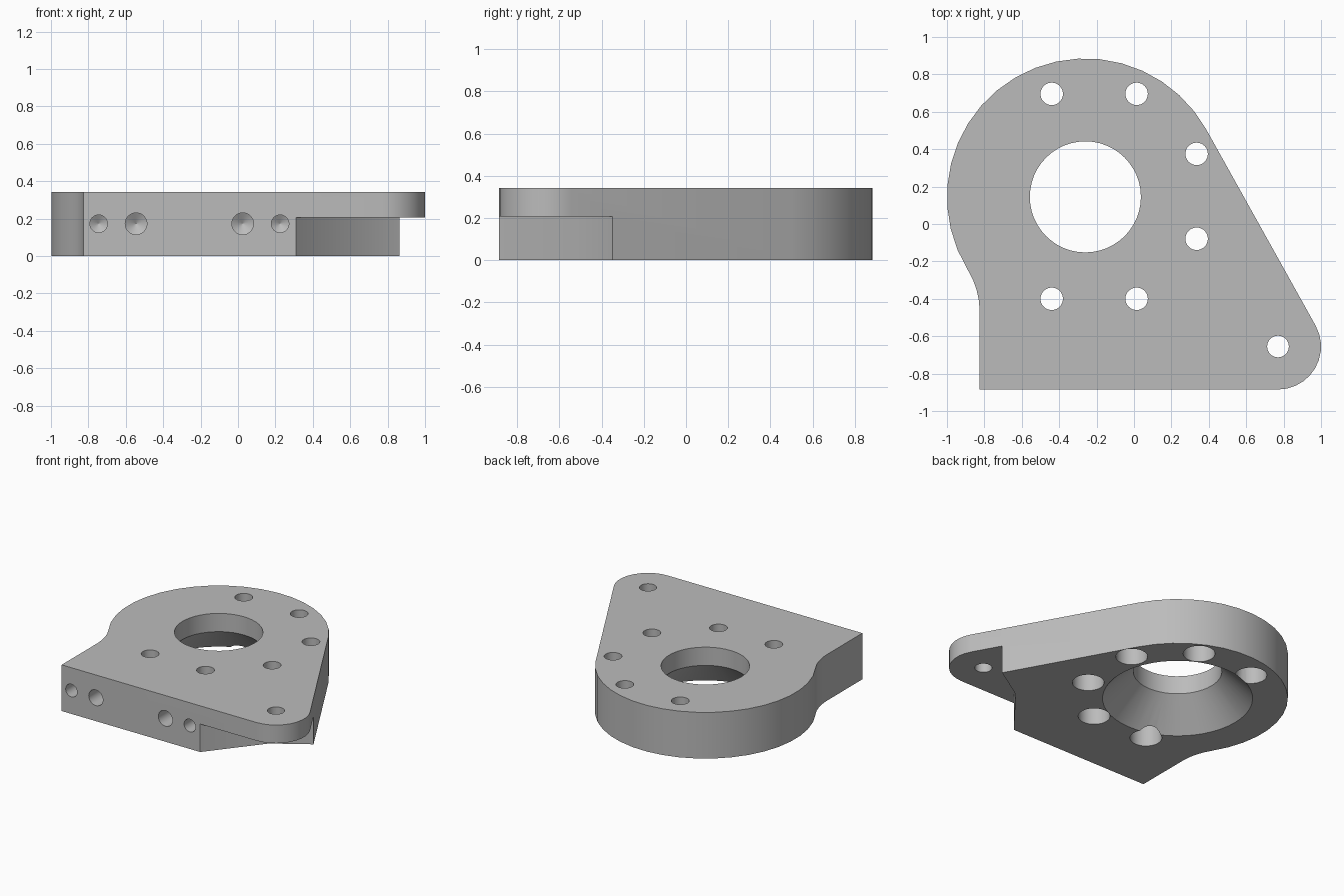
import bpy
import bmesh
from math import pi, sin, cos, atan2, acos, hypot, radians
from mathutils import Matrix

if "Cube" in bpy.data.objects:
    bpy.data.objects.remove(bpy.data.objects["Cube"], do_unlink=True)

HEIGHT = 0.342
STEP = 0.207                     # underside of the thin tab
RING, RING_R = (-0.26, 0.145), 0.74
TAB, TAB_R = (0.77, -0.655), 0.23
LEFT, FRONT = -0.825, -0.885

grey = bpy.data.materials.new("plain_grey")
grey.use_nodes = True
grey.diffuse_color = (0.5, 0.5, 0.5, 1)
grey.node_tree.nodes["Principled BSDF"].inputs["Base Color"].default_value = (0.5, 0.5, 0.5, 1)


def make_object(name, bm):
    bmesh.ops.recalc_face_normals(bm, faces=bm.faces)
    mesh = bpy.data.meshes.new(name)
    bm.to_mesh(mesh)
    bm.free()
    mesh.materials.append(grey)
    obj = bpy.data.objects.new(name, mesh)
    bpy.context.collection.objects.link(obj)
    return obj


def prism(name, points, low, high):
    bm = bmesh.new()
    face = bm.faces.new([bm.verts.new((x, y, low)) for x, y in points])
    top = bmesh.ops.extrude_face_region(bm, geom=[face])["geom"]
    verts = [v for v in top if isinstance(v, bmesh.types.BMVert)]
    bmesh.ops.translate(bm, verts=verts, vec=(0, 0, high - low))
    return make_object(name, bm)


def lathe(name, profile, matrix, sides=32):
    """Closed solid of revolution from (radius, height) pairs."""
    bm = bmesh.new()
    rings = []
    for r, z in profile:
        rings.append([bm.verts.new((r * cos(2 * pi * i / sides), r * sin(2 * pi * i / sides), z))
                      for i in range(sides)])
    for a, b in zip(rings, rings[1:]):
        for i in range(sides):
            j = (i + 1) % sides
            bm.faces.new((a[i], a[j], b[j], b[i]))
    bm.faces.new(rings[0])
    bm.faces.new(rings[-1])
    bmesh.ops.transform(bm, matrix=matrix, verts=bm.verts)
    return make_object(name, bm)


def arc(centre, r, start, end, steps):
    return [(centre[0] + r * cos(start + (end - start) * i / steps),
             centre[1] + r * sin(start + (end - start) * i / steps)) for i in range(steps + 1)]


# Outline: large ring, concave fillet, square corner, rounded tab, tangent edge
dx, dy = TAB[0] - RING[0], TAB[1] - RING[1]
tangent = atan2(dy, dx) + acos((RING_R - TAB_R) / hypot(dx, dy))
fillet_r = 0.43
fillet = (LEFT - fillet_r, -0.47)
meet = atan2(RING[1] - fillet[1], RING[0] - fillet[0])
outline = arc(RING, RING_R, tangent, pi + meet, 20)
outline += arc(fillet, fillet_r, meet, 0, 4)[1:]
outline.append((LEFT, FRONT))
outline += arc(TAB, TAB_R, -pi / 2, tangent, 10)
plate = prism("mounting_plate", outline, 0, HEIGHT)

# Clearance notch under the tab
cutters = [prism("notch_cutter", [(0.21, -1.01), (1.11, -1.01), (1.11, -0.19), (0.61, -0.51)],
                 -0.1, STEP)]

# Central bore opening into a 45 degree cone below
bore_r = 0.297
cutters.append(lathe("bore_cutter",
                     [(bore_r + STEP + 0.1, -0.1), (bore_r, STEP), (bore_r, 0.5)],
                     Matrix.Translation((*RING, 0)), 48))

# Six counterbored bolt holes on a circle of eight positions
for k in range(-2, 4):
    a = radians(22.5 + 45 * k)
    if k == 3:
        a = radians(112.5)
    elif k == 2:
        a = radians(67.5)
    elif k < 2:
        a = radians((-112.5, -67.5, -22.5, 22.5)[k + 2])
    place = Matrix.Translation((-0.213 + 0.593 * cos(a), 0.148 + 0.593 * sin(a), 0))
    cutters.append(lathe("bolt_cutter",
                         [(0.107, -0.1), (0.107, 0.2), (0.06, 0.2), (0.06, 0.5)], place))

# Plain hole through the tab
cutters.append(lathe("tab_hole_cutter", [(0.058, -0.1), (0.058, 0.5)],
                     Matrix.Translation((*TAB, 0))))

# Blind drilled holes in the front edge
for x, r in ((-0.745, 0.047), (-0.545, 0.058), (0.025, 0.058), (0.225, 0.047)):
    place = Matrix.Translation((x, FRONT, 0.173)) @ Matrix.Rotation(-pi / 2, 4, 'X')
    cutters.append(lathe("drill_cutter", [(r, -0.1), (r, 0.28), (0.001, 0.28 + 0.6 * r)], place))

# Cut everything out of the plate
bpy.context.view_layer.objects.active = plate
for cutter in cutters:
    cutter.hide_render = True
    mod = plate.modifiers.new("cut", 'BOOLEAN')
    mod.operation = 'DIFFERENCE'
    mod.solver = 'EXACT'
    mod.object = cutter
    bpy.ops.object.modifier_apply(modifier=mod.name)
    bpy.data.objects.remove(cutter, do_unlink=True)

for obj in bpy.context.selected_objects:
    obj.select_set(False)
plate.select_set(True)
bpy.ops.object.shade_smooth_by_angle(angle=radians(30))
